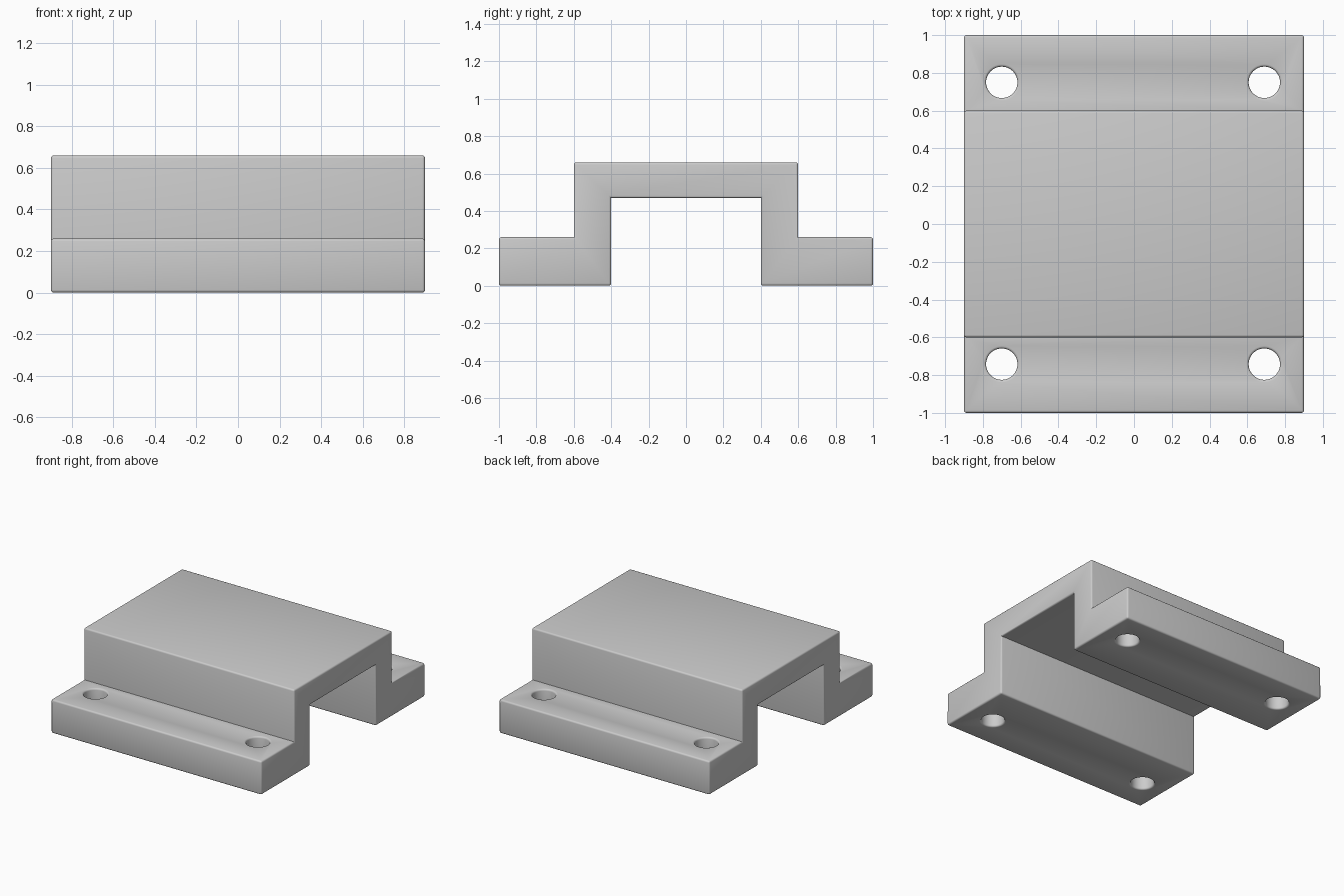
import bpy
import bmesh
import math

cube = bpy.data.objects.get("Cube")
if cube:
    bpy.data.objects.remove(cube, do_unlink=True)

HALF_WIDTH = 0.9
EDGE_ROUND = 0.013

# Grey material
grey = bpy.data.materials.new("light_grey")
grey.use_nodes = True
colour = (0.6, 0.6, 0.6, 1)
grey.diffuse_color = colour
grey.node_tree.nodes["Principled BSDF"].inputs["Base Color"].default_value = colour


def make_object(name, bm):
    bmesh.ops.recalc_face_normals(bm, faces=bm.faces)
    mesh = bpy.data.meshes.new(name)
    bm.to_mesh(mesh)
    bm.free()
    obj = bpy.data.objects.new(name, mesh)
    bpy.context.collection.objects.link(obj)
    mesh.materials.append(grey)
    return obj


# Bracket: hat-shaped profile (y, z), mirrored and extruded along x
half = [(0.4, 0.47), (0.4, 0), (1, 0), (1, 0.26), (0.6, 0.26), (0.6, 0.66)]
profile = half + [(-y, z) for y, z in reversed(half)]
bm = bmesh.new()
face = bm.faces.new([bm.verts.new((-HALF_WIDTH, y, z)) for y, z in profile])
extruded = bmesh.ops.extrude_face_region(bm, geom=[face], use_keep_orig=True)
moved = [g for g in extruded["geom"] if isinstance(g, bmesh.types.BMVert)]
bmesh.ops.translate(bm, verts=moved, vec=(2 * HALF_WIDTH, 0, 0))
bracket = make_object("mounting_bracket", bm)

# Four screw holes through the flanges
bm = bmesh.new()
for x in (-0.7, 0.69):
    for y in (-0.742, 0.75):
        hole = bmesh.ops.create_cone(bm, cap_ends=True, segments=48,
                                     radius1=0.083, radius2=0.083, depth=1)
        bmesh.ops.translate(bm, verts=hole["verts"], vec=(x, y, 0.1))
cutter = make_object("screw_hole_cutter", bm)
cutter.hide_render = True

bpy.context.view_layer.objects.active = bracket
bracket.select_set(True)
cut = bracket.modifiers.new("screw_holes", "BOOLEAN")
cut.operation = "DIFFERENCE"
cut.solver = "EXACT"
cut.object = cutter
bpy.ops.object.modifier_apply(modifier=cut.name)
bpy.data.objects.remove(cutter, do_unlink=True)

# Round outer edges and hole rims, leaving inside corners crisp
bm = bmesh.new()
bm.from_mesh(bracket.data)
bm.normal_update()
sharp = [e for e in bm.edges
         if len(e.link_faces) == 2 and e.calc_face_angle_signed() > math.radians(40)]
bmesh.ops.bevel(bm, geom=sharp, offset=EDGE_ROUND, segments=3, profile=0.5,
                affect="EDGES", clamp_overlap=True)
bm.to_mesh(bracket.data)
bm.free()
bpy.ops.object.shade_smooth_by_angle(angle=math.radians(35))
